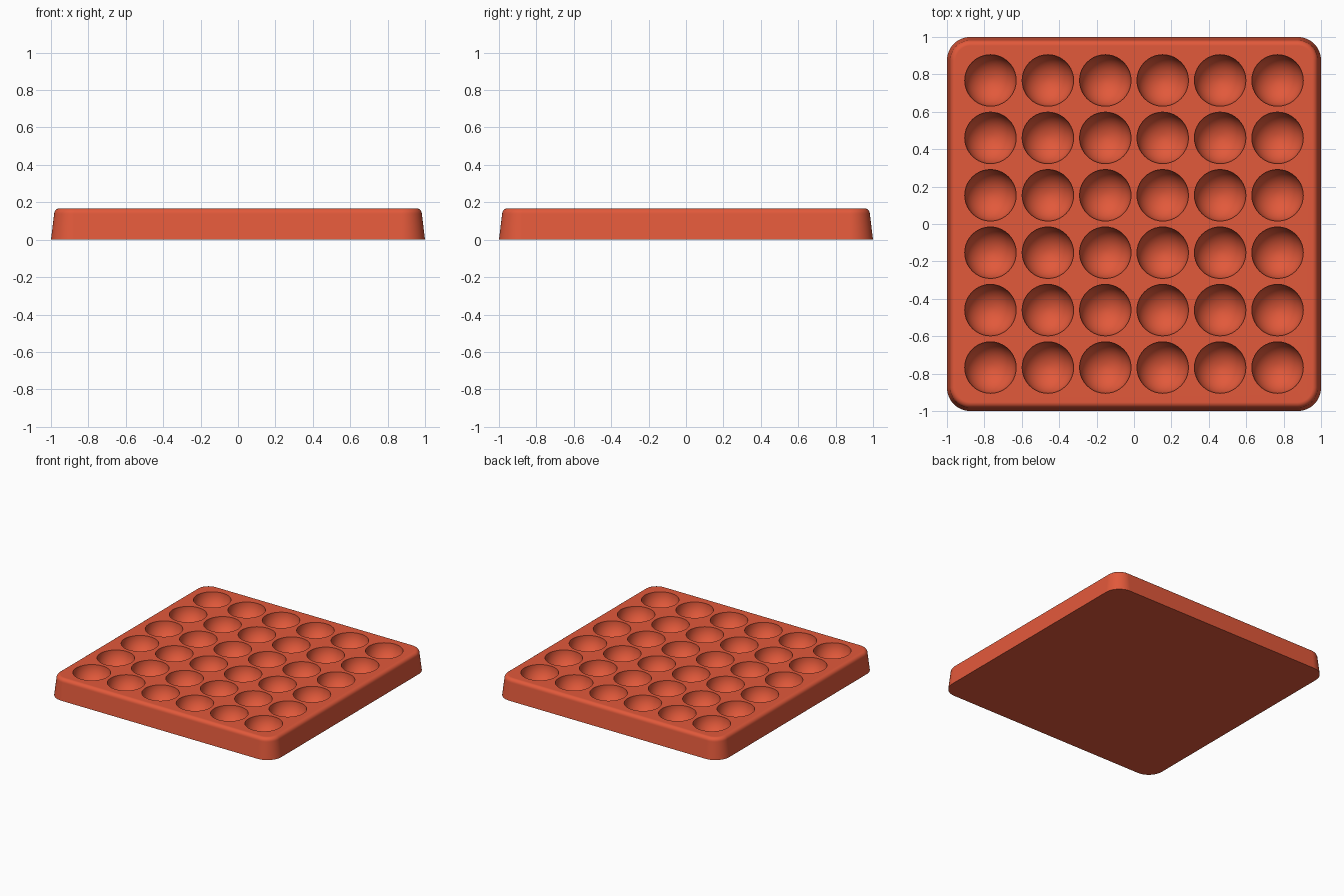
import bpy, bmesh, math
from mathutils import Matrix

default = bpy.data.objects.get("Cube")
if default:
    bpy.data.objects.remove(default, do_unlink=True)

HEIGHT = 0.168
FILLET = 0.03
TAPER = 0.017      # how far the walls lean in towards the top
CORNER = 0.125     # plan radius of the corners at the base
PITCH = 0.307
POCKET_RADIUS = 0.138
COUNT = 6

clay = bpy.data.materials.new("terracotta_red")
clay.use_nodes = True
colour = (0.76, 0.1, 0.043, 1)
clay.diffuse_color = colour
clay.node_tree.nodes["Principled BSDF"].inputs["Base Color"].default_value = colour


def rounded_square(inset, steps=12):
    """Outline of the tray, moved inwards by the inset."""
    radius = CORNER - inset
    centre = 1 - CORNER
    points = []
    for quarter in range(4):
        turn = quarter * math.pi / 2
        sx = 1 if quarter in (0, 3) else -1
        sy = 1 if quarter < 2 else -1
        for i in range(steps + 1):
            a = turn + i / steps * math.pi / 2
            points.append((sx * centre + radius * math.cos(a),
                           sy * centre + radius * math.sin(a)))
    return points


def make_object(name, bm):
    bmesh.ops.recalc_face_normals(bm, faces=bm.faces)
    mesh = bpy.data.meshes.new(name)
    bm.to_mesh(mesh)
    bm.free()
    mesh.materials.append(clay)
    obj = bpy.data.objects.new(name, mesh)
    bpy.context.collection.objects.link(obj)
    return obj


# Tray body: leaning walls with a rounded top edge
levels = [(0, 0)]
for i in range(7):
    a = i / 6 * math.pi / 2
    levels.append((TAPER + FILLET * (1 - math.cos(a)),
                   HEIGHT - FILLET * (1 - math.sin(a))))

bm = bmesh.new()
rings = [[bm.verts.new((x, y, z)) for x, y in rounded_square(inset)]
         for inset, z in levels]
for low, high in zip(rings, rings[1:]):
    for i in range(len(low)):
        j = (i + 1) % len(low)
        bm.faces.new((low[i], low[j], high[j], high[i]))
bm.faces.new(rings[0][::-1])
bm.faces.new(rings[-1])
tray = make_object("tray", bm)

# Grid of ball-shaped cutters for the pockets
bm = bmesh.new()
for col in range(COUNT):
    for row in range(COUNT):
        x, y = [(n - (COUNT - 1) / 2) * PITCH for n in (col, row)]
        bmesh.ops.create_uvsphere(bm, u_segments=40, v_segments=21,
                                  radius=POCKET_RADIUS,
                                  matrix=Matrix.Translation((x, y, HEIGHT)))
cutter = make_object("pocket_cutter", bm)
cutter.hide_render = True

# Carve the pockets and drop the cutter
cut = tray.modifiers.new("pockets", "BOOLEAN")
cut.operation = "DIFFERENCE"
cut.solver = "EXACT"
cut.object = cutter
bpy.ops.object.select_all(action="DESELECT")
tray.select_set(True)
bpy.context.view_layer.objects.active = tray
bpy.ops.object.modifier_apply(modifier=cut.name)
bpy.data.objects.remove(cutter, do_unlink=True)

# Smooth curves, crisp rims and a flat top
bpy.ops.object.shade_smooth_by_angle(angle=math.radians(35))
flat = tray.modifiers.new("flat_top", "WEIGHTED_NORMAL")
flat.keep_sharp = True
